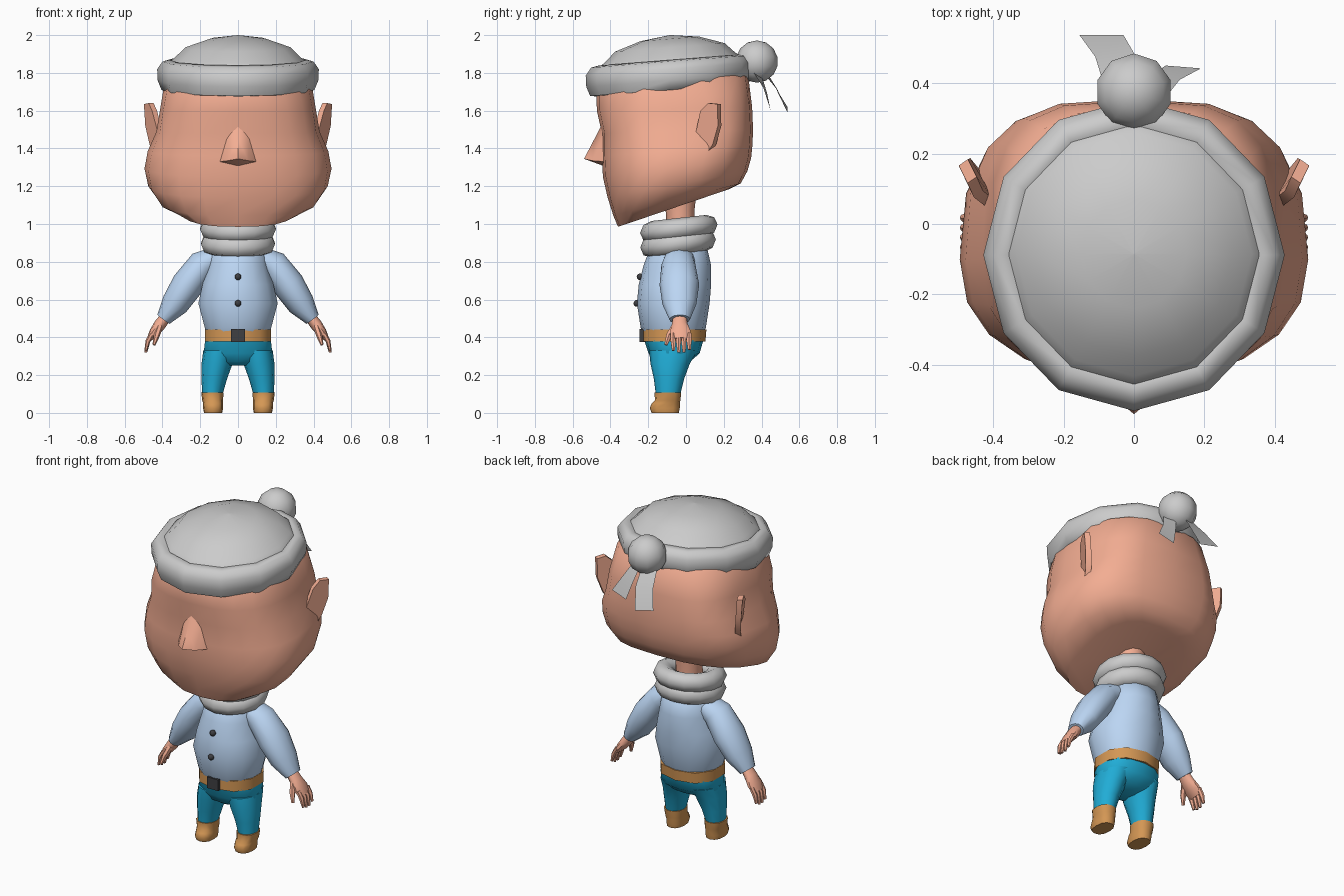
import bpy, bmesh, math
from mathutils import Vector as V

if "Cube" in bpy.data.objects:
    bpy.data.objects.remove(bpy.data.objects["Cube"])


def mat(name, r, g, b):
    m = bpy.data.materials.new(name)
    m.diffuse_color = (r, g, b, 1)
    m.use_nodes = True
    m.node_tree.nodes["Principled BSDF"].inputs["Base Color"].default_value = m.diffuse_color
    return m


SKIN = mat("skin", .90, .42, .29)
SHIRT = mat("light_blue", .50, .67, .90)
TEAL = mat("teal", .015, .42, .68)
TAN = mat("tan", .66, .31, .09)
DARK = mat("dark", .05, .05, .055)


def finish(name, bm, m=None, mirror=False, angle=50):
    bmesh.ops.recalc_face_normals(bm, faces=bm.faces)
    me = bpy.data.meshes.new(name)
    bm.to_mesh(me)
    bm.free()
    me.shade_smooth()
    me.set_sharp_from_angle(angle=math.radians(angle))
    if m:
        me.materials.append(m)
    ob = bpy.data.objects.new(name, me)
    bpy.context.collection.objects.link(ob)
    if mirror:
        ob.modifiers.new("mirror", 'MIRROR')
    return ob


def ring(w, yf, yb, zf, zb=None, cx=0, n=12, p=2.0, pb=None, yc=None):
    """Superellipse ring from front yf to back yb, tilted from zf to zb; pb squares the back."""
    zb = zf if zb is None else zb
    yc = (yf + yb) / 2 if yc is None else yc
    pts = []
    for i in range(n):
        a = 2 * math.pi * i / n - math.pi / 2
        c, s = math.cos(a), math.sin(a)
        e = 2 / (pb if pb and s > 0 else p)
        x = cx + math.copysign(abs(c) ** e, c) * w
        y = yc + abs(s) ** e * ((yb - yc) if s > 0 else (yf - yc))
        t = (y - yf) / (yb - yf) if yb != yf else .5
        pts.append(V((x, y, zf + (zb - zf) * t)))
    return pts


def loft(name, rings, m=None, wrap=False, **kw):
    bm = bmesh.new()
    vs = [[bm.verts.new(p) for p in r] for r in rings]
    n = len(vs[0])
    pairs = list(zip(vs, vs[1:])) + ([(vs[-1], vs[0])] if wrap else [])
    for a, b in pairs:
        for i in range(n):
            j = (i + 1) % n
            bm.faces.new((a[i], a[j], b[j], b[i]))
    if not wrap:
        bm.faces.new(vs[0][::-1])
        bm.faces.new(vs[-1])
    return finish(name, bm, m, **kw)


def lathe(name, profile, cy, cz, slope, n=12, ys=1.0, wrap=False, **kw):
    """Turned shape, stretched by ys along y, with a slight tilt to the front."""
    return loft(name, [ring(r, cy - r * ys, cy + r * ys, cz + z - slope * r, cz + z + slope * r, n=n)
                       for r, z in profile], wrap=wrap, **kw)


def tube(name, path, m, n=10):
    """Mirrored limb; each path item is x, y, z, radius across, radius along y."""
    pts = [V(q[:3]) for q in path]
    rings = []
    for i, q in enumerate(path):
        d = (pts[min(i + 1, len(pts) - 1)] - pts[max(i - 1, 0)]).normalized()
        u = d.cross(V((0, 1, 0))).normalized()
        v = u.cross(d)
        rings.append([pts[i] + u * q[3] * math.cos(2 * math.pi * k / n)
                      + v * q[4] * math.sin(2 * math.pi * k / n) for k in range(n)])
    return loft(name, rings, m, mirror=True)


def oval(cr, rr, rz, n=8):
    return [(cr + rr * math.cos(2 * math.pi * k / n), rz * math.sin(2 * math.pi * k / n))
            for k in range(n)]


# head: stacked tilted rings, chin low at the front, nape higher at the back
head = [(.985, 1.185, .30, -.36, .23, 2.6, 2.6), (1.045, 1.215, .415, -.385, .29, 2.5, 2.7),
        (1.14, 1.28, .475, -.415, .325, 2.4, 2.7), (1.25, 1.35, .495, -.44, .345, 2.3, 2.7),
        (1.36, 1.42, .478, -.445, .352, 2.3, 3), (1.48, 1.50, .432, -.445, .355, 2.4, 3.3),
        (1.60, 1.62, .412, -.472, .35, 2.4, 3.2), (1.73, 1.78, .388, -.475, .33, 2.1, 2.7),
        (1.82, 1.84, .33, -.40, .26, 2, 2)]
loft("head", [ring(w, yf, yb, zf, zb, n=20, p=p, pb=pb, yc=-.10)
              for zf, zb, w, yf, yb, p, pb in head], SKIN)

# nose: wedge with rounded nostril sides
bm = bmesh.new()
top, tip, base = [bm.verts.new(c) for c in ((0, -.44, 1.54), (0, -.54, 1.345), (0, -.43, 1.305))]
bridge = bm.verts.new((0, -.485, 1.45))
for s in (-1, 1):
    wing = bm.verts.new((s * .10, -.43, 1.33))
    side = bm.verts.new((s * .06, -.435, 1.46))
    alar = bm.verts.new((s * .055, -.495, 1.335))
    for f in ((top, side, bridge), (bridge, side, alar), (bridge, alar, tip), (side, wing, alar),
              (tip, alar, base), (alar, wing, base)):
        bm.faces.new(f)
finish("nose", bm, SKIN, angle=75)

# ears: slanted slabs
outline = [(.41, .06, 1.48), (.442, .085, 1.60), (.46, .125, 1.64), (.485, .175, 1.635),
           (.478, .178, 1.52), (.455, .15, 1.42), (.43, .10, 1.345), (.39, .06, 1.35)]
off = V((.013, -.009, 0))
loft("ears", [[V(p) - off for p in outline], [V(p) + off for p in outline]], SKIN,
     mirror=True, angle=40)

# hat: rolled brim, low dome, bobble and two knot tails
brim = [(.425, -.03), (.428, .03), (.40, .07), (.36, .078), (.33, .05), (.33, -.04), (.37, -.085), (.405, -.08)]
lathe("hat_brim", brim, -.088, 1.79, .08, ys=1.035, wrap=True, angle=60)
lathe("hat_dome", [(.385, 0), (.365, .068), (.335, .09), (.28, .145), (.15, .19), (.002, .21)],
      -.085, 1.79, .08, ys=1.035)
bm = bmesh.new()
bmesh.ops.create_uvsphere(bm, u_segments=10, v_segments=7, radius=.112)
bmesh.ops.translate(bm, verts=bm.verts, vec=(0, .375, 1.86))
finish("hat_bobble", bm)
tails = [[(-.09, .41, 1.80), (0, .43, 1.80), (-.11, .475, 1.72), (0, .485, 1.71),
          (-.155, .537, 1.62), (-.03, .537, 1.59)],
         [(.03, .40, 1.79), (.09, .36, 1.80), (.06, .43, 1.69), (.13, .41, 1.72),
          (.09, .45, 1.59), (.19, .442, 1.62)]]
for k, pts in enumerate(tails):
    bm = bmesh.new()
    v = [bm.verts.new(p) for p in pts]
    for i in (0, 2):
        bm.faces.new((v[i], v[i + 1], v[i + 3], v[i + 2]))
    finish(f"hat_tail_{k + 1}", bm)

# neck and double rolled scarf
lathe("neck", [(.08, -.2), (.075, .06), (.085, .14)], -.03, 1.0, .2, m=SKIN)
lathe("scarf_lower", oval(.14, .06, .06), -.042, .897, .11, wrap=True, n=14, angle=60)
lathe("scarf_upper", oval(.145, .06, .057), -.038, .975, .11, wrap=True, n=14, angle=60)

# shirt body, sleeves and buttons
shirt = [(.42, .172, -.225, .09), (.45, .18, -.24, .105), (.58, .215, -.26, .125), (.68, .192, -.25, .133),
         (.78, .165, -.225, .133), (.86, .15, -.195, .115), (.90, .11, -.14, .06)]
loft("shirt", [ring(w, yf, yb, z, n=14, p=2.1) for z, w, yf, yb in shirt], SHIRT)
tube("sleeves", [(.12, -.035, .82, .06, .08), (.185, -.04, .785, .08, .09), (.268, -.035, .678, .085, .105),
                 (.335, -.035, .575, .073, .09), (.395, -.033, .495, .04, .055)], SHIRT, 12)
for z, y in ((.72, -.243), (.58, -.26)):
    bm = bmesh.new()
    bmesh.ops.create_uvsphere(bm, u_segments=10, v_segments=6, radius=.018)
    bmesh.ops.translate(bm, verts=bm.verts, vec=(0, y, z))
    finish("button", bm, DARK)

# hands: flattened palm, four fingers, thumb
tube("palms", [(.385, -.033, .505, .03, .038), (.415, -.033, .465, .032, .044), (.445, -.03, .425, .026, .058),
               (.47, -.028, .39, .014, .048)], SKIN)
for k in range(4):
    y, drop = -.068 + .028 * k, (.01, 0, 0, .015)[k]
    tube(f"finger_{k + 1}", [(.455, y, .42, .013, .015), (.477, y, .38, .013, .015),
                             (.488, y + .002, .32 + drop, .007, .009)], SKIN, 6)
tube("thumbs", [(.415, -.06, .455, .017, .02), (.43, -.09, .41, .016, .017),
                (.445, -.107, .36, .008, .009)], SKIN, 6)

# belt and buckle
loft("belt", [ring(w, yf, yb, z, n=10, p=2.3) for z, w, yf, yb in
              ((.378, .183, -.235, .103), (.442, .183, -.235, .108))], TAN)
bm = bmesh.new()
bmesh.ops.create_cube(bm, size=1)
bmesh.ops.scale(bm, verts=bm.verts, vec=(.075, .03, .068))
bmesh.ops.translate(bm, verts=bm.verts, vec=(0, -.23, .41))
finish("buckle", bm, DARK)

# trousers: hips and legs
hips = [(.25, .06, -.14, -.03), (.27, .14, -.172, .02), (.315, .186, -.198, .072), (.385, .178, -.222, .092)]
loft("trouser_hips", [ring(w, yf, yb, z, n=14, p=2.3) for z, w, yf, yb in hips], TEAL, angle=80)
legs = [(.10, .135, .054, -.16, -.03), (.18, .126, .068, -.17, -.01), (.26, .111, .082, -.188, .02),
        (.33, .098, .086, -.195, .06)]
loft("trouser_legs", [ring(w, yf, yb, z, cx=cx, n=12) for z, cx, w, yf, yb in legs], TEAL, mirror=True)

# boots: rounded toe, flared cuff
boots = [(0, .132, .048, -.182, -.038), (.025, .132, .053, -.192, -.033), (.05, .132, .052, -.182, -.032),
         (.065, .134, .055, -.165, -.03), (.108, .136, .059, -.166, -.025)]
loft("boots", [ring(w, yf, yb, z, cx=cx, n=12, p=2.4) for z, cx, w, yf, yb in boots], TAN, mirror=True)
